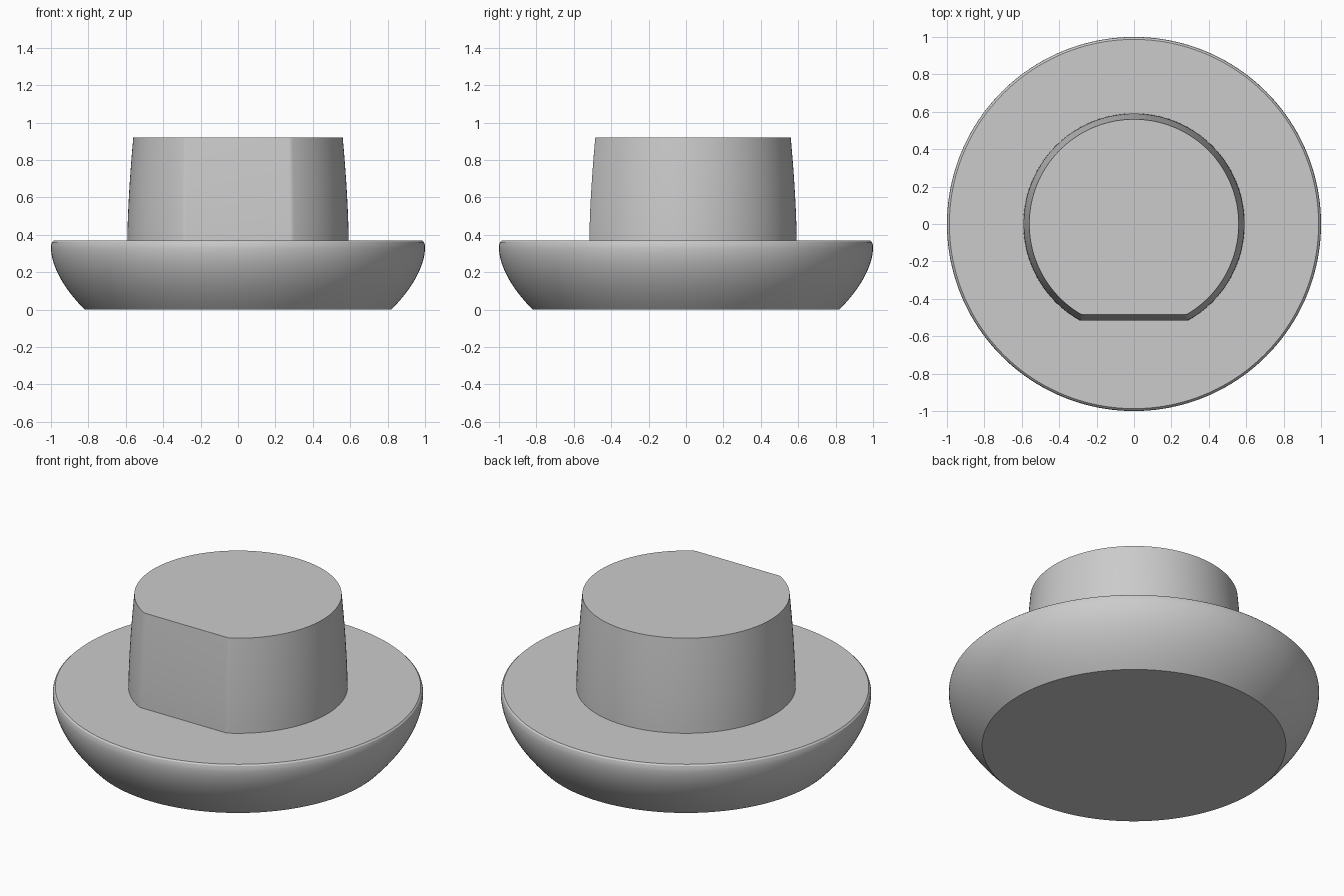
import bpy, bmesh
from math import sin, cos, pi, sqrt, atan2, radians

cube = bpy.data.objects.get("Cube")
if cube:
    bpy.data.objects.remove(cube, do_unlink=True)

grey = bpy.data.materials.new("plain grey")
grey.use_nodes = True
grey.diffuse_color = (0.6, 0.6, 0.6, 1)
grey.node_tree.nodes["Principled BSDF"].inputs["Base Color"].default_value = (0.6, 0.6, 0.6, 1)


def circle_outline(r, count=160):
    return [(r * cos(2 * pi * i / count), r * sin(2 * pi * i / count)) for i in range(count)]


def d_outline(r, cut=0.075, fillet=0.045, count=128, corner=8):
    """Circle with a flat on the front and rounded corners, counter-clockwise."""
    cy = -(r - cut - fillet)
    cx = sqrt((r - fillet) ** 2 - cy ** 2)
    start = atan2(cy, cx)
    sweep = pi - 2 * start
    pts = []
    for i in range(corner):
        a = -pi / 2 + (start + pi / 2) * i / corner
        pts.append((cx + fillet * cos(a), cy + fillet * sin(a)))
    for i in range(count):
        a = start + sweep * i / count
        pts.append((r * cos(a), r * sin(a)))
    return pts + [(-x, y) for x, y in [(cx + fillet * cos(start), cy + fillet * sin(start))]
                  + pts[corner - 1::-1]]


def loft(name, outline, profile):
    """Stack outlines of each (radius, height) and cap both ends."""
    bm = bmesh.new()
    rings = [[bm.verts.new((x, y, z)) for x, y in outline(r)] for r, z in profile]
    n = len(rings[0])
    for a, b in zip(rings, rings[1:]):
        for i in range(n):
            j = (i + 1) % n
            bm.faces.new((a[i], a[j], b[j], b[i]))
    bm.faces.new(rings[0][::-1])
    bm.faces.new(rings[-1])
    bmesh.ops.remove_doubles(bm, verts=bm.verts, dist=1e-5)
    bmesh.ops.recalc_face_normals(bm, faces=bm.faces)
    mesh = bpy.data.meshes.new(name)
    bm.to_mesh(mesh)
    bm.free()
    mesh.materials.append(grey)
    ob = bpy.data.objects.new(name, mesh)
    bpy.context.collection.objects.link(ob)
    bpy.ops.object.select_all(action="DESELECT")
    ob.select_set(True)
    bpy.context.view_layer.objects.active = ob
    bpy.ops.object.shade_smooth_by_angle(angle=radians(30))


# Bowl-shaped base with a softly rounded rim
bowl = [(1 - 0.18 * (1 - i / 16) ** 1.8, 0.33 * i / 16) for i in range(17)]
rim = [(0.999, 0.345), (0.995, 0.36), (0.987, 0.368)]
loft("round_base", circle_outline, bowl + rim)

# Tapered stem with a flattened front, its sides curving inward to the top
stem = [(0.592 - 0.032 * (i / 12) ** 1.6, 0.36 + 0.56 * i / 12) for i in range(13)]
loft("flattened_stem", d_outline, stem)
